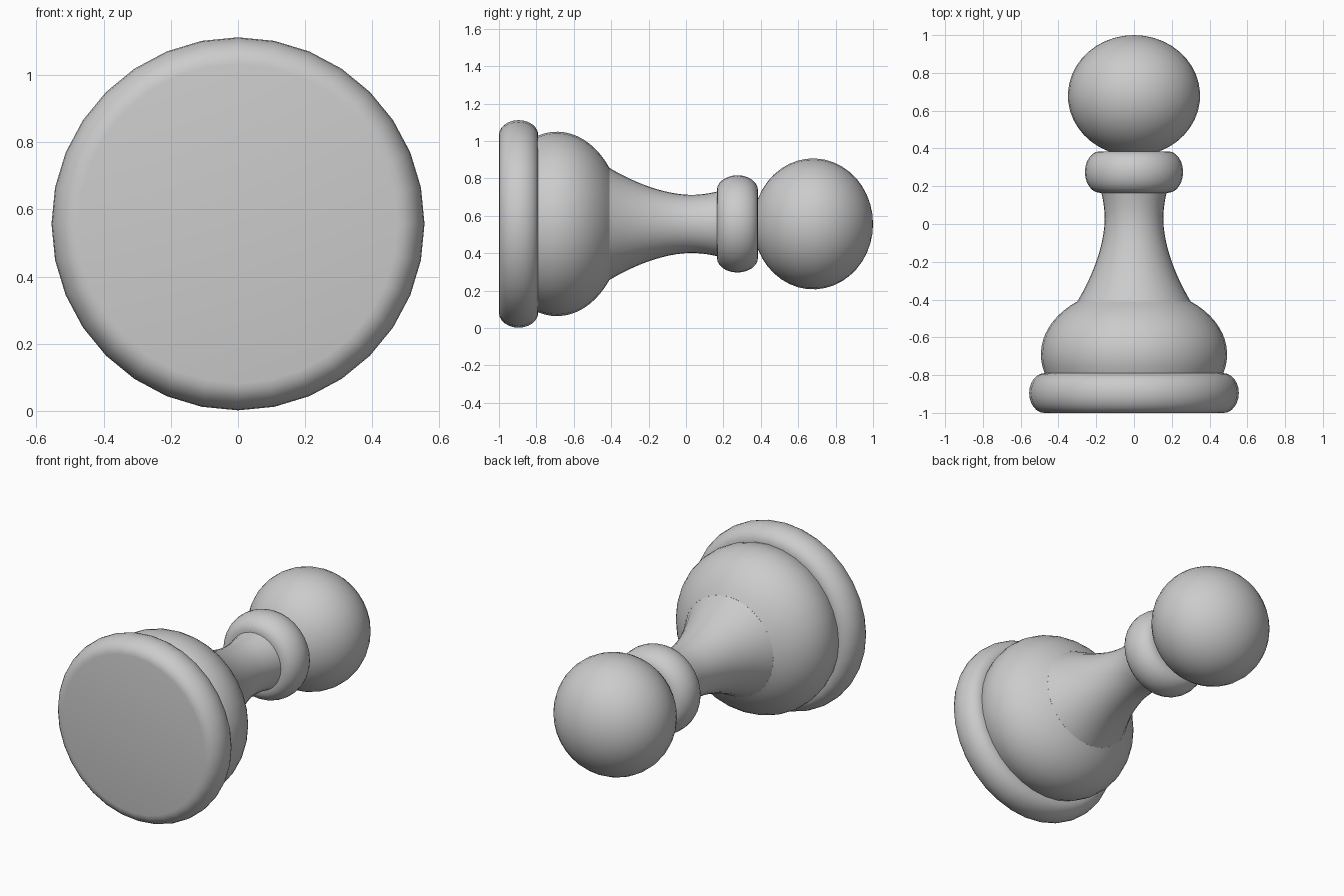
import bpy, bmesh, math
from mathutils import Vector

cube = bpy.data.objects.get("Cube")
if cube:
    bpy.data.objects.remove(cube, do_unlink=True)

AXIS_Z = 0.557
SEGMENTS = 32

grey = bpy.data.materials.new("plain grey")
grey.use_nodes = True
colour = (0.6, 0.6, 0.6, 1)
grey.diffuse_color = colour
grey.node_tree.nodes["Principled BSDF"].inputs["Base Color"].default_value = colour


def arc(y, r, half_y, half_r, start, end, steps):
    """Elliptical arc in (y, radius); angles in degrees from the -y end."""
    angles = [math.radians(start + (end - start) * i / steps) for i in range(steps + 1)]
    return [(y - half_y * math.cos(a), r + half_r * math.sin(a)) for a in angles]


def cut_angle(offset, half_y):
    """Angle at which an ellipse is cut at this offset from its centre."""
    return math.degrees(math.acos(-offset / half_y))


def lathe(name, profile):
    """Revolve a (y, radius) profile round the lying axis."""
    bm = bmesh.new()
    verts = [bm.verts.new((max(r, 0), y, AXIS_Z)) for y, r in profile]
    edges = [bm.edges.new(pair) for pair in zip(verts, verts[1:])]
    bmesh.ops.spin(bm, geom=verts + edges, cent=Vector((0, 0, AXIS_Z)), axis=Vector((0, 1, 0)),
                   angle=math.tau, steps=SEGMENTS, use_merge=True)
    bmesh.ops.remove_doubles(bm, verts=bm.verts, dist=0.0001)
    bmesh.ops.recalc_face_normals(bm, faces=bm.faces)
    mesh = bpy.data.meshes.new(name)
    bm.to_mesh(mesh)
    bm.free()
    mesh.materials.append(grey)
    obj = bpy.data.objects.new(name, mesh)
    bpy.context.collection.objects.link(obj)
    bpy.ops.object.select_all(action='DESELECT')
    obj.select_set(True)
    bpy.context.view_layer.objects.active = obj
    bpy.ops.object.shade_smooth_by_angle(angle=math.radians(35))


# Flat-bottomed foot with a rounded rim
lathe("base_ring", [(-1, 0)] + arc(-0.895, 0.475, 0.105, 0.08, 0, 180, 12) + [(-0.79, 0.45)])

# Bulging body, cut where the foot and the neck meet it
lathe("body", arc(-0.69, 0, 0.353, 0.493, cut_angle(-0.1, 0.353), cut_angle(0.28, 0.353), 12))

# Neck flaring towards the body
neck = []
for i in range(17):
    y = -0.41 + 0.58 * i / 16
    neck.append((y, 0.155 + 0.145 * abs((0.03 - y) / 0.44) ** 1.8))
lathe("neck", neck)

# Rounded collar with flat ends
lathe("collar", [(0.165, 0.15)] + arc(0.275, 0.18, 0.11, 0.08, 0, 180, 12) + [(0.385, 0.12)])

# Ball head, open where it rests on the collar
lathe("head", arc(0.68, 0, 0.32, 0.35, cut_angle(-0.295, 0.32), 180, 18))
